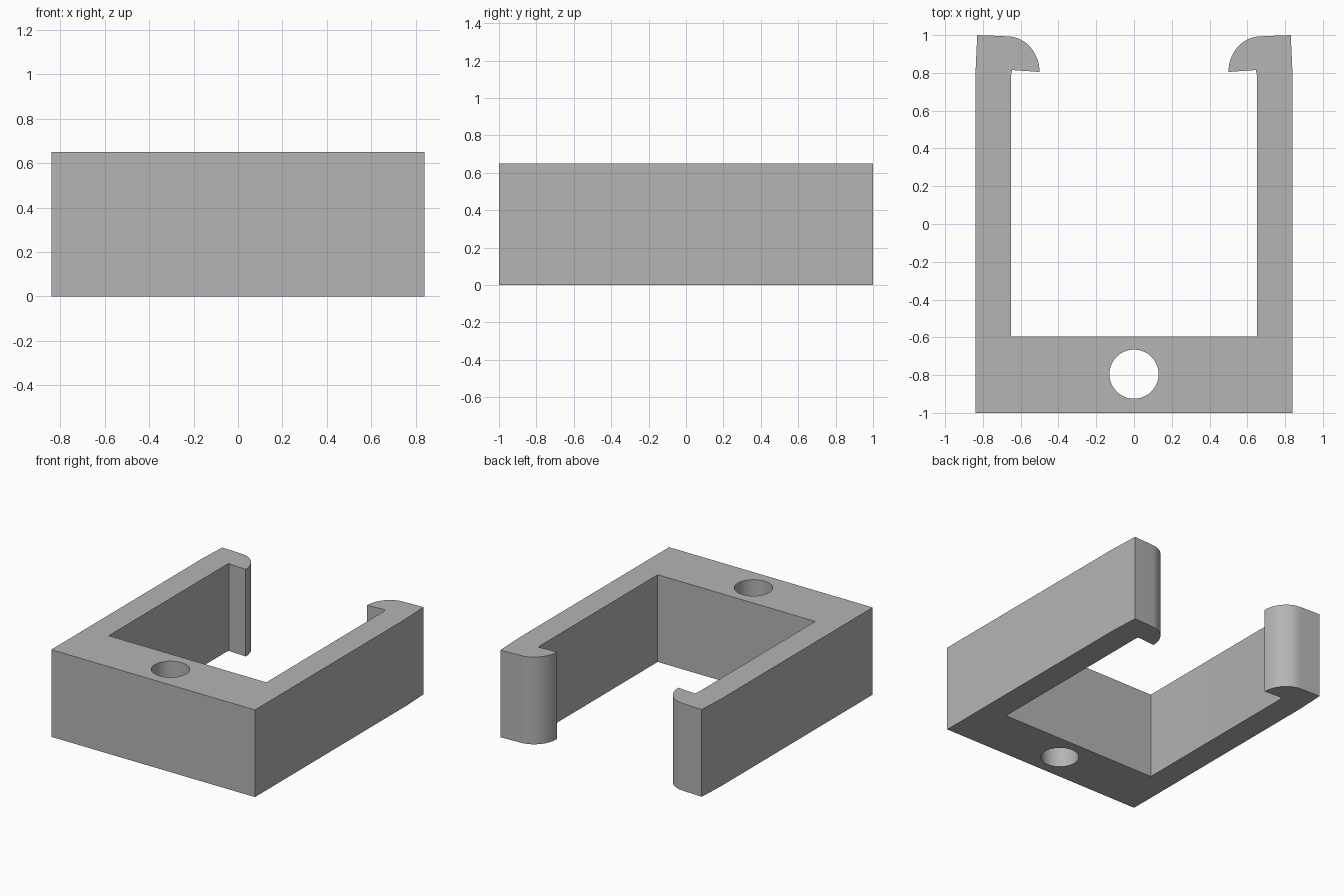
import bpy
import bmesh
from math import sin, cos, pi, radians

cube = bpy.data.objects.get("Cube")
if cube:
    bpy.data.objects.remove(cube)

HEIGHT = 0.65

# Plain grey plastic
grey = bpy.data.materials.new("grey plastic")
grey.use_nodes = True
colour = (0.46, 0.46, 0.46, 1)
grey.diffuse_color = colour
grey.node_tree.nodes["Principled BSDF"].inputs["Base Color"].default_value = colour


def arc(cx, cy, rx, ry, start, end, steps):
    """Points along an elliptical arc, both ends included."""
    angles = [start + (end - start) * i / steps for i in range(steps + 1)]
    return [(cx + rx * cos(a), cy + ry * sin(a)) for a in angles]


def add_outline(curve, points):
    spline = curve.splines.new('POLY')
    spline.points.add(len(points) - 1)
    for p, (x, y) in zip(spline.points, points):
        p.co = (x, y, 0, 1)
    spline.use_cyclic_u = True


# Right half of the clip: base, arm, rounded hook, inner wall
half = [(0.84, -1), (0.84, 0.78), (0.83, 1), (0.70, 0.995)]
half += arc(0.67, 0.805, 0.17, 0.188, pi / 2, pi, 14)
half += [(0.645, 0.815), (0.65, 0.79), (0.65, -0.595)]
outline = half + [(-x, y) for x, y in reversed(half)]

# Extruded profile with a round screw hole through the base
profile = bpy.data.curves.new("clip_profile", 'CURVE')
profile.dimensions = '2D'
profile.fill_mode = 'BOTH'
profile.extrude = HEIGHT / 2
add_outline(profile, outline)
add_outline(profile, arc(0, -0.795, 0.13, 0.13, 0, 2 * pi, 48)[:-1])

clip = bpy.data.objects.new("clip_bracket", profile)
bpy.context.collection.objects.link(clip)
bpy.ops.object.select_all(action='DESELECT')
clip.select_set(True)
bpy.context.view_layer.objects.active = clip
bpy.ops.object.convert(target='MESH')
clip = bpy.context.object

# Weld caps to walls and stand the part on the floor
bm = bmesh.new()
bm.from_mesh(clip.data)
bmesh.ops.remove_doubles(bm, verts=bm.verts, dist=0.0005)
bmesh.ops.translate(bm, verts=bm.verts, vec=(0, 0, HEIGHT / 2))
bmesh.ops.recalc_face_normals(bm, faces=bm.faces)
bm.to_mesh(clip.data)
bm.free()

clip.data.materials.clear()
clip.data.materials.append(grey)
bpy.ops.object.shade_smooth_by_angle(angle=radians(25))
